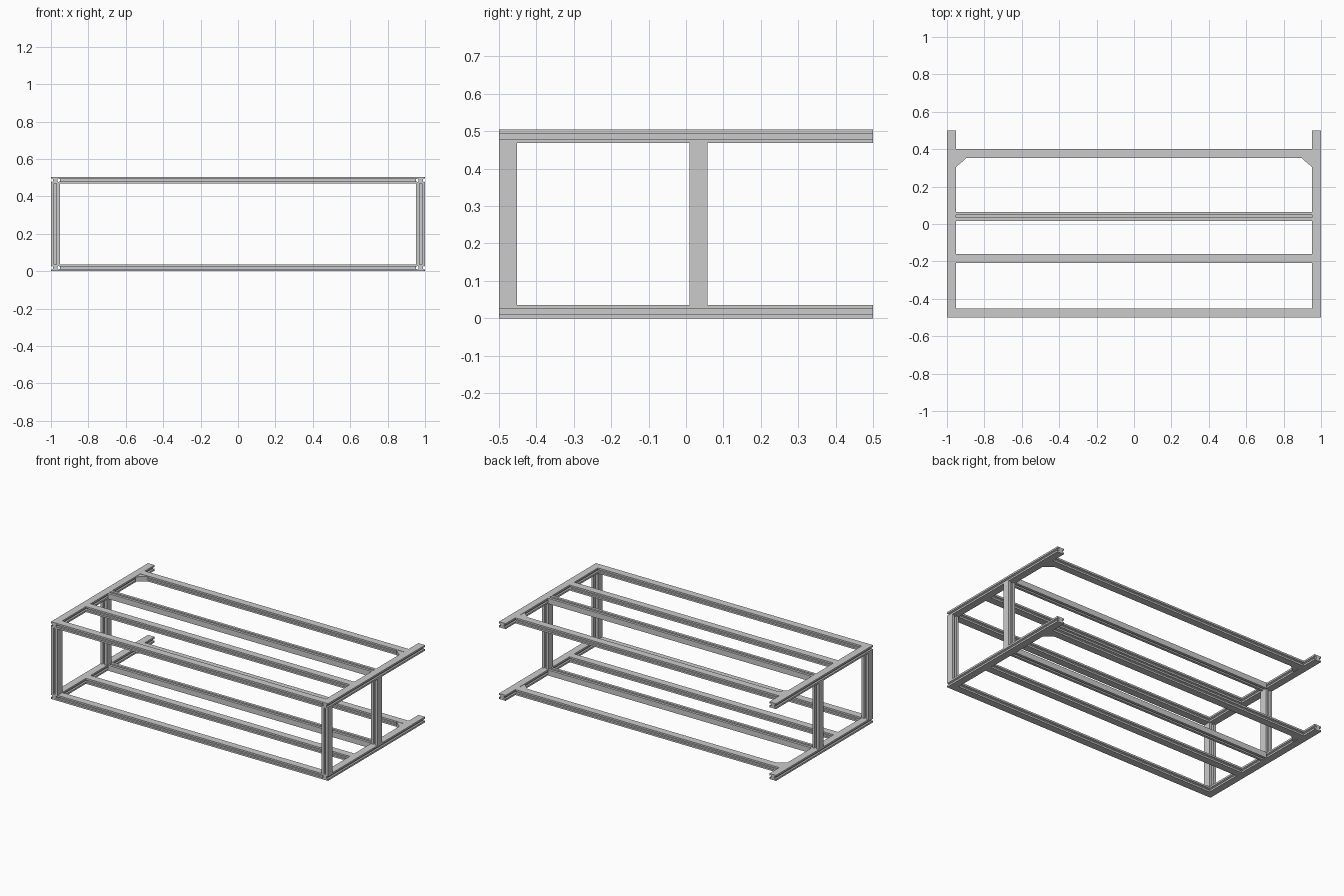
import bpy, bmesh
from mathutils import Vector

if "Cube" in bpy.data.objects:
    bpy.data.objects.remove(bpy.data.objects["Cube"])

W, H, TOP = 0.048, 0.036, 0.504      # bar width, rail height, overall height
X, Y, Z = Vector((1, 0, 0)), Vector((0, 1, 0)), Vector((0, 0, 1))


def prism(name, points, length_vec):
    """Extrude a closed outline along a vector."""
    bm = bmesh.new()
    face = bm.faces.new([bm.verts.new(p) for p in points])
    ext = bmesh.ops.extrude_face_region(bm, geom=[face])
    verts = [g for g in ext["geom"] if isinstance(g, bmesh.types.BMVert)]
    bmesh.ops.translate(bm, verts=verts, vec=length_vec)
    bmesh.ops.recalc_face_normals(bm, faces=bm.faces)
    mesh = bpy.data.meshes.new(name)
    bm.to_mesh(mesh)
    bm.free()
    obj = bpy.data.objects.new(name, mesh)
    bpy.context.collection.objects.link(obj)
    return obj


def slotted_bar(name, start, along, length, slot_dir, slot_size, flat_dir, flat_size):
    """Bar with a T-slot on the two faces across slot_dir and flat other faces."""
    a, b = slot_size / 2, flat_size / 2
    mouth, wide, lip, depth = 0.0065, 0.011, 0.004, 0.012
    half = [(a, -b), (a, -mouth), (a - lip, -mouth), (a - lip, -wide),
            (a - depth, -mouth), (a - depth, mouth), (a - lip, wide),
            (a - lip, mouth), (a, mouth), (a, b)]
    outline = half + [(-u, -v) for u, v in half]
    pts = [Vector(start) + slot_dir * u + flat_dir * v for u, v in outline]
    return prism(name, pts, along * length)


inner = 1 - W
for level, zc in (("lower", H / 2), ("upper", TOP - H / 2)):
    # side rails running front to back
    for side, s in (("left", -1), ("right", 1)):
        slotted_bar(f"{level}_{side}_rail", (s * (1 - W / 2), -0.5, zc),
                    Y, 1.0, X, W, Z, H)
        # corner gusset in front of the back beam
        tri = [Vector((s * x, y, zc - H / 2 + 0.002)) for x, y in
               ((inner, 0.352), (inner - 0.055, 0.352), (inner - 0.048, 0.345),
                (inner, 0.304), (inner, 0.30))]
        prism(f"{level}_{side}_gusset", tri, Z * (H - 0.004))

    # cross beams, slots facing front and back
    for part, yc in (("front", -0.5 + W / 2), ("inner", -0.184), ("back", 0.376)):
        slotted_bar(f"{level}_{part}_beam", (-inner, yc, zc),
                    X, 2 * inner, Y, W, Z, H)
    # middle beam is turned so its slots face up and down
    slotted_bar(f"{level}_middle_beam", (-inner, 0.041, zc),
                X, 2 * inner, Z, H, Y, W)

# upright posts
for side, s in (("left", -1), ("right", 1)):
    for part, yc in (("front", -0.5 + W / 2), ("middle", 0.034)):
        slotted_bar(f"{part}_{side}_post", (s * (1 - W / 2), yc, H),
                    Z, TOP - 2 * H, Y, W, X, W)
